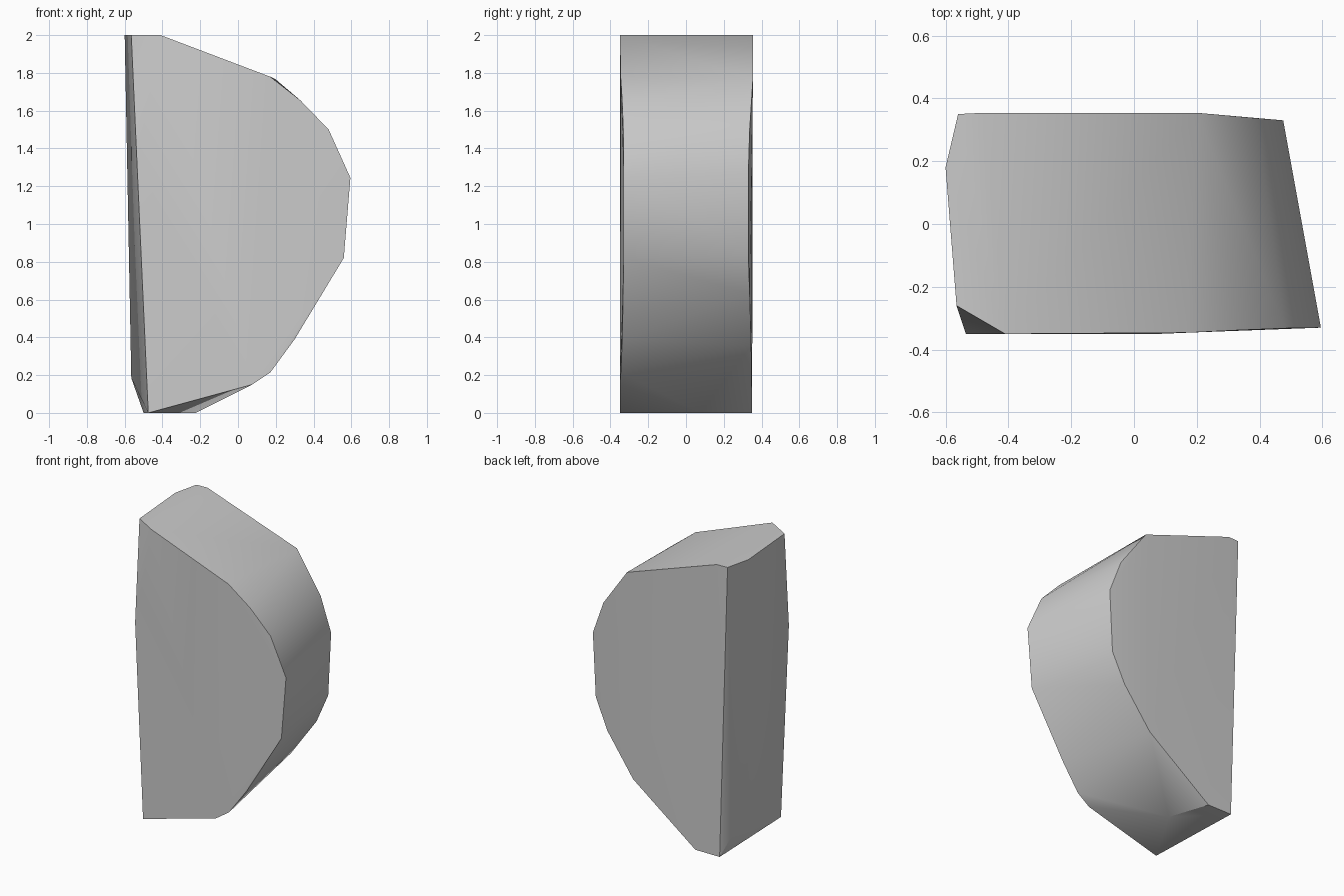
import bpy, bmesh, math

cube = bpy.data.objects.get("Cube")
if cube:
    bpy.data.objects.remove(cube, do_unlink=True)

# Front rim of the half-disc chunk
front = [(-.565, -.26, 2), (-.41, -.35, 2), (.17, -.346, 1.78), (.33, -.338, 1.655),
         (.48, -.332, 1.5), (.595, -.33, 1.245), (.56, -.33, .82), (.3, -.337, .39),
         (.172, -.345, .215), (.075, -.35, .15), (-.475, -.35, 0), (-.535, -.35, 1.33)]
# Back rim, set further in than the front
back = [(-.56, .35, 2), (-.48, .354, 2), (.2, .354, 1.765), (.39, .337, 1.5),
        (.475, .33, 1.27), (.453, .33, .835), (.36, .337, .63), (.16, .345, .355),
        (-.316, .35, 0), (-.5, .35, 0)]
# Chipped corners between the rims
chips = [(-.6, .18, 2), (-.565, .25, .185), (-.224, .075, 0)]

# Solid rock chunk wrapped around the rims
bm = bmesh.new()
for p in front + back + chips:
    bm.verts.new(p)
bmesh.ops.convex_hull(bm, input=bm.verts[:])
bmesh.ops.dissolve_limit(bm, angle_limit=math.radians(1), verts=bm.verts[:], edges=bm.edges[:])
bmesh.ops.recalc_face_normals(bm, faces=bm.faces[:])
mesh = bpy.data.meshes.new("rock_chunk")
bm.to_mesh(mesh)
bm.free()
rock = bpy.data.objects.new("rock_chunk", mesh)
bpy.context.collection.objects.link(rock)

# Plain grey stone
stone = bpy.data.materials.new("grey_stone")
stone.use_nodes = True
colour = (.6, .6, .6, 1)
stone.diffuse_color = colour
stone.node_tree.nodes["Principled BSDF"].inputs["Base Color"].default_value = colour
mesh.materials.append(stone)

# Soft shading round the curve, crisp rims
bpy.ops.object.select_all(action="DESELECT")
rock.select_set(True)
bpy.context.view_layer.objects.active = rock
bpy.ops.object.shade_smooth_by_angle(angle=math.radians(35))
